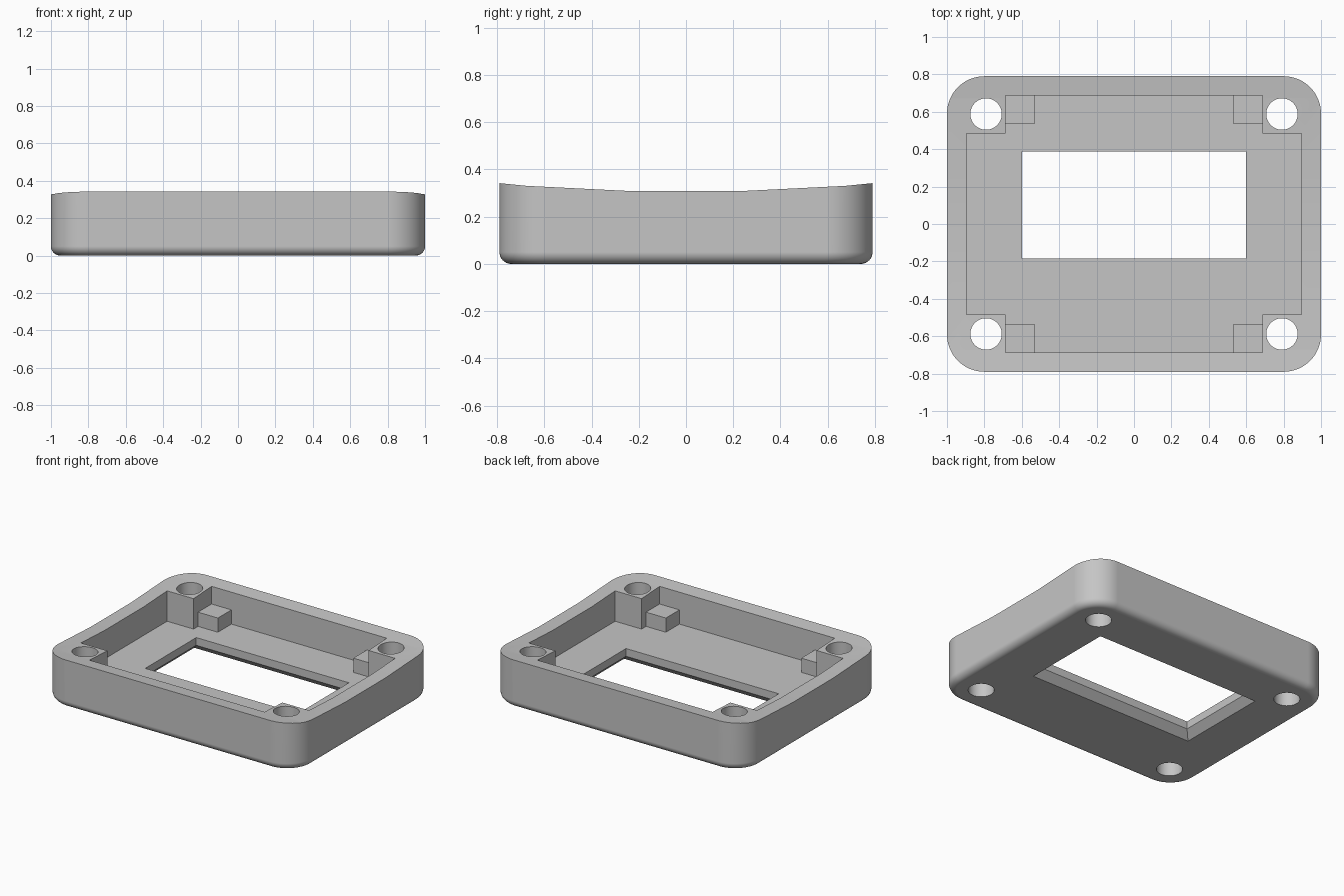
import bpy
import bmesh
from math import cos, sin, pi, radians

cube = bpy.data.objects.get("Cube")
if cube:
    bpy.data.objects.remove(cube, do_unlink=True)

grey = bpy.data.materials.new("plain_grey")
grey.use_nodes = True
grey.diffuse_color = (0.56, 0.56, 0.56, 1)
grey.node_tree.nodes["Principled BSDF"].inputs["Base Color"].default_value = (0.56, 0.56, 0.56, 1)

HALF_X, HALF_Y, CORNER, FILLET = 1.0, 0.79, 0.2, 0.05
FLOOR, ABOVE, BELOW = 0.105, 0.6, -0.1


def loft(name, loops):
    """Solid made of stacked loops with equal point counts."""
    bm = bmesh.new()
    rings = [[bm.verts.new(p) for p in loop] for loop in loops]
    n = len(rings[0])
    for a, b in zip(rings, rings[1:]):
        for i in range(n):
            j = (i + 1) % n
            bm.faces.new((a[i], a[j], b[j], b[i]))
    bm.faces.new(rings[0])
    bm.faces.new(rings[-1])
    bmesh.ops.recalc_face_normals(bm, faces=bm.faces)
    mesh = bpy.data.meshes.new(name)
    bm.to_mesh(mesh)
    bm.free()
    mesh.materials.append(grey)
    obj = bpy.data.objects.new(name, mesh)
    bpy.context.collection.objects.link(obj)
    return obj


def prism(name, outline, z0, z1):
    return loft(name, [[(x, y, z) for x, y in outline] for z in (z0, z1)])


def rect(x0, x1, y0, y1):
    return [(x0, y0), (x1, y0), (x1, y1), (x0, y1)]


def circle(cx, cy, r, n=48):
    return [(cx + r * cos(2 * pi * i / n), cy + r * sin(2 * pi * i / n)) for i in range(n)]


def rounded_loop(inset, z, steps=16):
    r = CORNER - inset
    loop = []
    for q, (sx, sy) in enumerate([(1, 1), (-1, 1), (-1, -1), (1, -1)]):
        for i in range(steps + 1):
            a = pi / 2 * (q + i / steps)
            loop.append((sx * (HALF_X - CORNER) + r * cos(a),
                         sy * (HALF_Y - CORNER) + r * sin(a), z))
    return loop


# Body: rounded block with a filleted bottom edge
angles = [pi / 2 * i / 8 for i in range(9)]
body = loft("frame_body", [rounded_loop(FILLET * (1 - sin(a)), FILLET * (1 - cos(a))) for a in angles]
            + [rounded_loop(0, 0.45)])
cutters = []

# Shallow dish across the top
dish_y = [0.225 * k for k in (-5, -3, -1, 1, 3, 5)]
dish = [(y, 0.308 + (y * y - 0.225 ** 2) / 18) for y in dish_y] + [(1.125, 1), (-1.125, 1)]
cutters.append(loft("dish_cutter", [[(x, y, z) for y, z in dish] for x in (-1.2, 1.2)]))

# Cross-shaped pocket that leaves the corners solid
OX, OY, IX, IY = 0.896, 0.686, 0.688, 0.484
quarter = [(OX, IY), (IX, IY), (IX, OY)]
cross = (quarter + [(-x, y) for x, y in reversed(quarter)]
         + [(-x, -y) for x, y in quarter] + [(x, -y) for x, y in reversed(quarter)])
cutters.append(prism("pocket_cutter", cross, FLOOR, ABOVE))

# Window, flared toward the underside
WX, Y0, Y1, FLARE = 0.6, -0.184, 0.388, 0.05
window = [(0.2, 0), (FLARE, 0), (0, FLARE), (-FLARE / 5, FLARE + FLARE / 5)]
window = [(FLARE * 1.2, -0.01), (0, FLARE), (0, 0.2)]
cutters.append(loft("window_cutter", [
    [(x, y, z) for x, y in rect(-WX - g, WX + g, Y0 - g, Y1 + g)] for g, z in window]))

# Four through holes
for sx in (-1, 1):
    for sy in (-1, 1):
        cutters.append(prism("hole_cutter", circle(sx * 0.791, sy * 0.588, 0.084), BELOW, ABOVE))

bpy.context.view_layer.objects.active = body
for cutter in cutters:
    mod = body.modifiers.new("cut", "BOOLEAN")
    mod.operation = "DIFFERENCE"
    mod.solver = "EXACT"
    mod.object = cutter
    bpy.ops.object.modifier_apply(modifier=mod.name)
    bpy.data.objects.remove(cutter, do_unlink=True)

# Smooth rounded edges, flat broad faces
bpy.ops.object.select_all(action="DESELECT")
body.select_set(True)
bpy.ops.object.shade_smooth_by_angle(angle=radians(30))
weighted = body.modifiers.new("even_normals", "WEIGHTED_NORMAL")
weighted.keep_sharp = True

# Support blocks in the pocket corners
for sx, side in ((-1, "right"), (1, "left")):
    for sy, end in ((-1, "front"), (1, "back")):
        xs = sorted((sx * 0.532, sx * IX))
        ys = sorted((sy * 0.534, sy * OY))
        prism(f"support_block_{end}_{side}", rect(*xs, *ys), FLOOR, 0.206)
